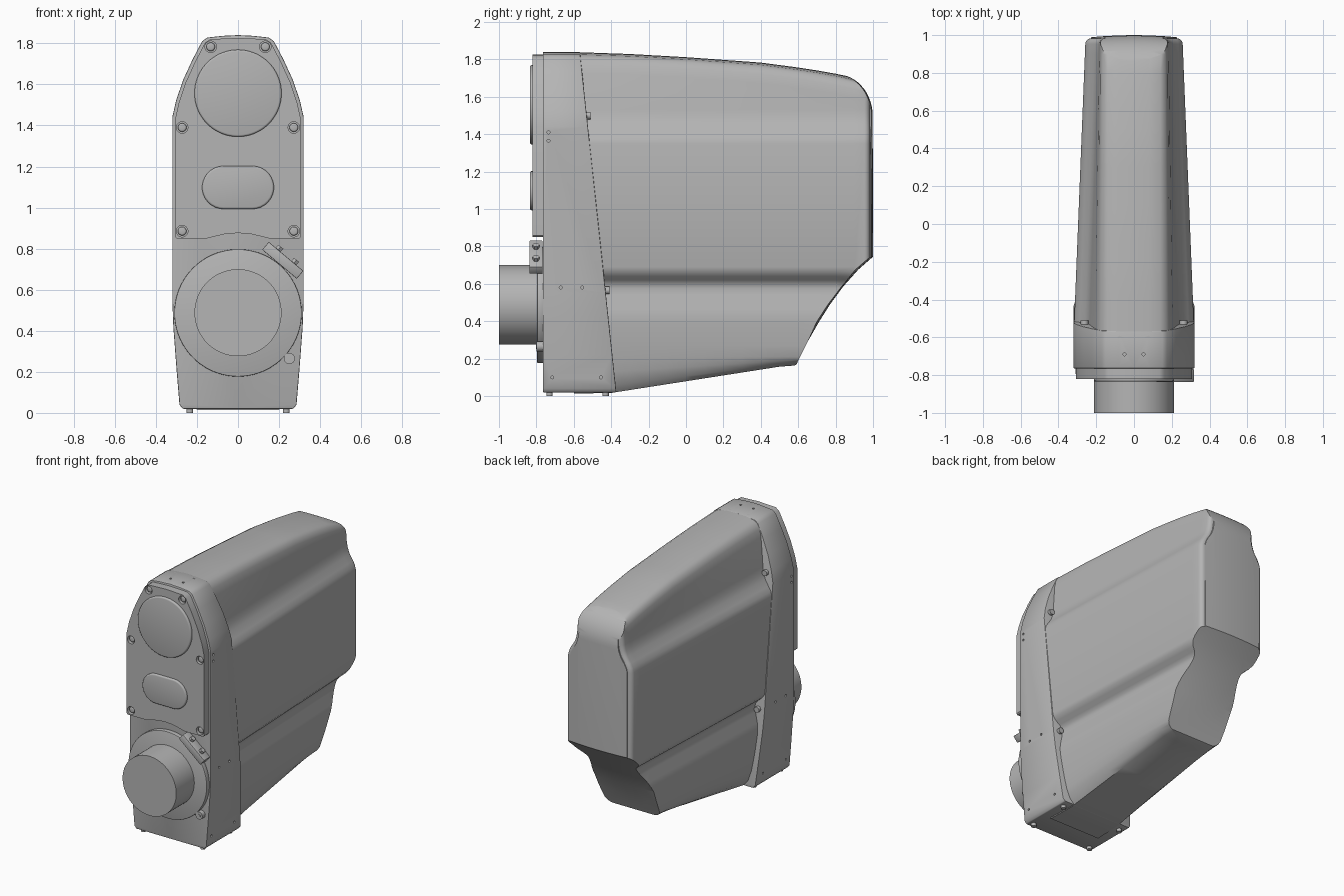
import bpy, bmesh, math
from mathutils import Matrix

if "Cube" in bpy.data.objects:
    bpy.data.objects.remove(bpy.data.objects["Cube"], do_unlink=True)

grey = bpy.data.materials.new("housing grey")
grey.use_nodes = True
GREY = (0.46, 0.46, 0.46, 1)
grey.diffuse_color = GREY
grey.node_tree.nodes["Principled BSDF"].inputs["Base Color"].default_value = GREY


def make(name, bm):
    bmesh.ops.recalc_face_normals(bm, faces=bm.faces)
    mesh = bpy.data.meshes.new(name)
    bm.to_mesh(mesh)
    bm.free()
    mesh.materials.append(grey)
    ob = bpy.data.objects.new(name, mesh)
    bpy.context.collection.objects.link(ob)
    return ob


def loft(name, rings):
    """Skin a row of closed rings and cap both ends."""
    bm = bmesh.new()
    rows = [[bm.verts.new(p) for p in ring] for ring in rings]
    n = len(rows[0])
    for a, b in zip(rows, rows[1:]):
        for i in range(n):
            j = (i + 1) % n
            bm.faces.new((a[i], a[j], b[j], b[i]))
    bm.faces.new(rows[0])
    bm.faces.new(rows[-1])
    return make(name, bm)


def cylinder(name, centre, r, depth, axis="Y", sides=48):
    bm = bmesh.new()
    bmesh.ops.create_cone(bm, cap_ends=True, segments=sides, radius1=r, radius2=r, depth=depth)
    rot = {"X": Matrix.Rotation(math.pi / 2, 4, "Y"),
           "Y": Matrix.Rotation(math.pi / 2, 4, "X"), "Z": Matrix()}[axis]
    bm.transform(Matrix.Translation(centre) @ rot)
    return make(name, bm)


def mirrored(half):
    """Close a right-hand outline that starts and ends on the centre line."""
    return half + [(-x, z) for x, z in reversed(half) if x > 0]


def add_bevel(ob, width, segments=2):
    m = ob.modifiers.new("bevel", "BEVEL")
    m.width, m.segments = width, segments
    m.limit_method, m.angle_limit = "ANGLE", math.radians(40)


def add_boolean(ob, other, operation="DIFFERENCE"):
    m = ob.modifiers.new("cut", "BOOLEAN")
    m.object, m.operation, m.solver = other, operation, "EXACT"


def finish(ob, angle=35):
    bpy.ops.object.select_all(action="DESELECT")
    ob.select_set(True)
    bpy.context.view_layer.objects.active = ob
    for m in list(ob.modifiers):
        bpy.ops.object.modifier_apply(modifier=m.name)
    bpy.ops.object.shade_smooth_by_angle(angle=math.radians(angle))


def cut(ob, cutters):
    for c in cutters:
        add_boolean(ob, c)
    finish(ob)
    for c in cutters:
        bpy.data.objects.remove(c, do_unlink=True)


def interp(points, t):
    for (a, u), (b, v) in zip(points, points[1:]):
        if t <= b:
            return u + (v - u) * (t - a) / (b - a)
    return points[-1][1]


# Front housing: upright shell with a leaning rear edge
FRONT = -0.765
arch = [(0.32, 1.44), (0.302, 1.52), (0.268, 1.62), (0.222, 1.72), (0.175, 1.81), (0.15, 1.828)]
shell = mirrored([(0, 0.02), (0.27, 0.02), (0.285, 0.04), (0.3, 0.22), (0.315, 0.42), (0.32, 0.55)]
                 + arch + [(0.08, 1.836), (0, 1.84)])
housing = loft("front_housing", [[(x, FRONT, z) for x, z in shell],
                                 [(x, -0.37 - 0.107 * z, z) for x, z in shell]])
add_bevel(housing, 0.005)
pins = []
for s in (-1, 1):
    for y, z, x in ((-0.735, 1.41, 0.32), (-0.735, 1.365, 0.32), (-0.67, 0.58, 0.32),
                    (-0.555, 0.58, 0.32), (-0.715, 0.1, 0.29), (-0.455, 0.1, 0.29)):
        pins.append(cylinder("pin_hole", (s * x, y, z), 0.008, 0.04, "X", 12))
    pins.append(cylinder("pin_hole", (s * 0.05, -0.69, 1.84), 0.008, 0.04, "Z", 12))
cut(housing, pins)

# Rear hood: tapering grooved loft trimmed by the side profile
TOP = [(-0.62, 1.84), (-0.3, 1.829), (0, 1.812), (0.4, 1.783), (0.65, 1.75), (0.82, 1.72), (1.1, 1.66)]
CORNER = 0.03


def hood_ring(y):
    t = (y + 0.6) / 1.6
    top = interp(TOP, y)
    bottom = min(max(0.015, 0.02 + 0.156 * (y + 0.38)), 0.165)
    # quarter-round inset on the upright rear corners
    d = min(max(y - 0.953, 0), CORNER)
    inset = CORNER - math.sqrt(CORNER ** 2 - d ** 2)
    mix = lambda a, b: a + (b - a) * t - inset
    w = mix(0.32, 0.256)
    half = [(0, top), (0.08, top - 0.003), (0.14, top - 0.012), (mix(0.17, 0.165), top - 0.028),
            (mix(0.19, 0.177), top - 0.06), (mix(0.205, 0.182), top - 0.11),
            (mix(0.237, 0.185), 1.53), (mix(0.245, 0.192), 1.49), (mix(0.262, 0.207), 1.45),
            (mix(0.29, 0.233), 1.41), (w - 0.008, 1.38), (w, 1.35),
            (w, 0.69), (w - 0.006, 0.665), (w - 0.025, 0.64), (w - 0.05, 0.62), (w - 0.066, 0.6),
            (w - 0.07, 0.575), (w - 0.064, 0.54), (w - 0.044, 0.47), (w - 0.037, 0.43),
            (w - 0.036, 0.39), (w - 0.046, 0.27), (w - 0.053, 0.21),
            (w - 0.064, 0.19 + 0.4 * (bottom - 0.165)), (w - 0.085, 0.175 + 0.8 * (bottom - 0.165)),
            (mix(0.2, 0.15), bottom), (0, bottom)]
    return [(x, y, z) for x, z in mirrored(half)]


stations = [-0.6 + 0.1 * i for i in range(16)]
stations += [0.953 + CORNER * math.sin(math.radians(18 * i)) for i in range(6)] + [1.1]
hood = loft("rear_hood", [hood_ring(y) for y in stations])
side = [(-0.7, 1.9), (0.3, 1.83), (0.62, 1.77), (0.8, 1.724)]
for k in range(1, 13):                      # rounded upper rear corner
    a = math.radians(80 - 80 * k / 12)
    side.append((0.8 + 0.198 * math.cos(a), 1.5 + 0.222 * math.sin(a)))
side += [(1.0, 0.745), (0.92, 0.675), (0.84, 0.585), (0.77, 0.49), (0.71, 0.395),
         (0.65, 0.29), (0.61, 0.21), (0.59, 0.168), (0.55, 0.15), (-0.38, 0.0), (-0.7, 0.0)]
# the rear wall bows gently across the width
trim = loft("hood_trim", [[(0.08 * i, y - (0.22 * (0.08 * i) ** 2 if y > 0.7 else 0), z)
                           for y, z in side] for i in range(-5, 6)])
add_boolean(hood, trim, "INTERSECT")
finish(hood, 40)
bpy.data.objects.remove(trim, do_unlink=True)

# Cover plate with screw pockets
plate = mirrored([(0, 0.876), (0.06, 0.872), (0.11, 0.86), (0.15, 0.85), (0.298, 0.85), (0.306, 0.858)]
                 + [(x - 0.014, z - 0.008) for x, z in arch] + [(0, 1.826)])
cover = loft("cover_plate", [[(x, y, z) for x, z in plate] for y in (-0.82, FRONT + 0.005)])
spots = [(s * x, z) for s in (-1, 1) for x, z in ((0.133, 1.783), (0.272, 1.39), (0.272, 0.885))]
cut(cover, [cylinder("pocket", (x, -0.82, z), 0.028, 0.05, sides=24) for x, z in spots])
for x, z in spots:
    screw = cylinder("cover_screw", (x, -0.797, z), 0.021, 0.03, sides=20)
    add_bevel(screw, 0.008, 3)
    finish(screw)

# Raised round and oblong windows
disc = cylinder("round_window", (0, -0.815, 1.557), 0.212, 0.04, sides=72)
oblong = []
for k in range(32):
    a = math.pi * (k if k < 16 else k - 1) / 15 - math.pi / 2
    oblong.append((0.105 * math.cos(a) + (0.07 if k < 16 else -0.07), 1.098 + 0.105 * math.sin(a)))
slot = loft("oblong_window", [[(x, y, z) for x, z in oblong] for y in (-0.835, -0.8)])
for ob in (disc, slot):
    add_bevel(ob, 0.01, 3)
    finish(ob)

# Lens barrel, clamp ring and lug
finish(cylinder("lens_barrel", (0, -0.88, 0.488), 0.212, 0.24, sides=72))
ring = cylinder("clamp_ring", (0, -0.778, 0.487), 0.31, 0.036, sides=96)
add_bevel(ring, 0.004)
finish(ring)
finish(cylinder("ring_lug", (0.25, -0.78, 0.265), 0.027, 0.036, sides=24))
finish(cylinder("lug_screw", (0.25, -0.79, 0.265), 0.012, 0.026, sides=6))

# Clamp block with two bolts
tilt = Matrix.Translation((0.218, -0.802, 0.743)) @ Matrix.Rotation(math.radians(40), 4, "Y")
bm = bmesh.new()
bmesh.ops.create_cube(bm, size=1, matrix=tilt @ Matrix.Diagonal((0.22, 0.07, 0.05, 1)))
block = make("clamp_block", bm)
add_bevel(block, 0.004)
finish(block)
for dx in (-0.05, 0.05):
    bm = bmesh.new()
    bmesh.ops.create_cone(bm, cap_ends=True, segments=6, radius1=0.018, radius2=0.018, depth=0.05,
                          matrix=tilt @ Matrix.Translation((dx, 0, 0.02)))
    finish(make("clamp_bolt", bm))

# Base feet and hood screws
for s in (-1, 1):
    for y in (-0.73, -0.43):
        finish(cylinder("base_foot", (s * 0.235, y, 0.015), 0.017, 0.03, "Z", 20))
    for x, y, z in ((0.262, -0.535, 1.5), (0.27, -0.435, 0.565)):
        finish(cylinder("hood_screw", (s * x, y, z), 0.02, 0.05, "Y", 16))
